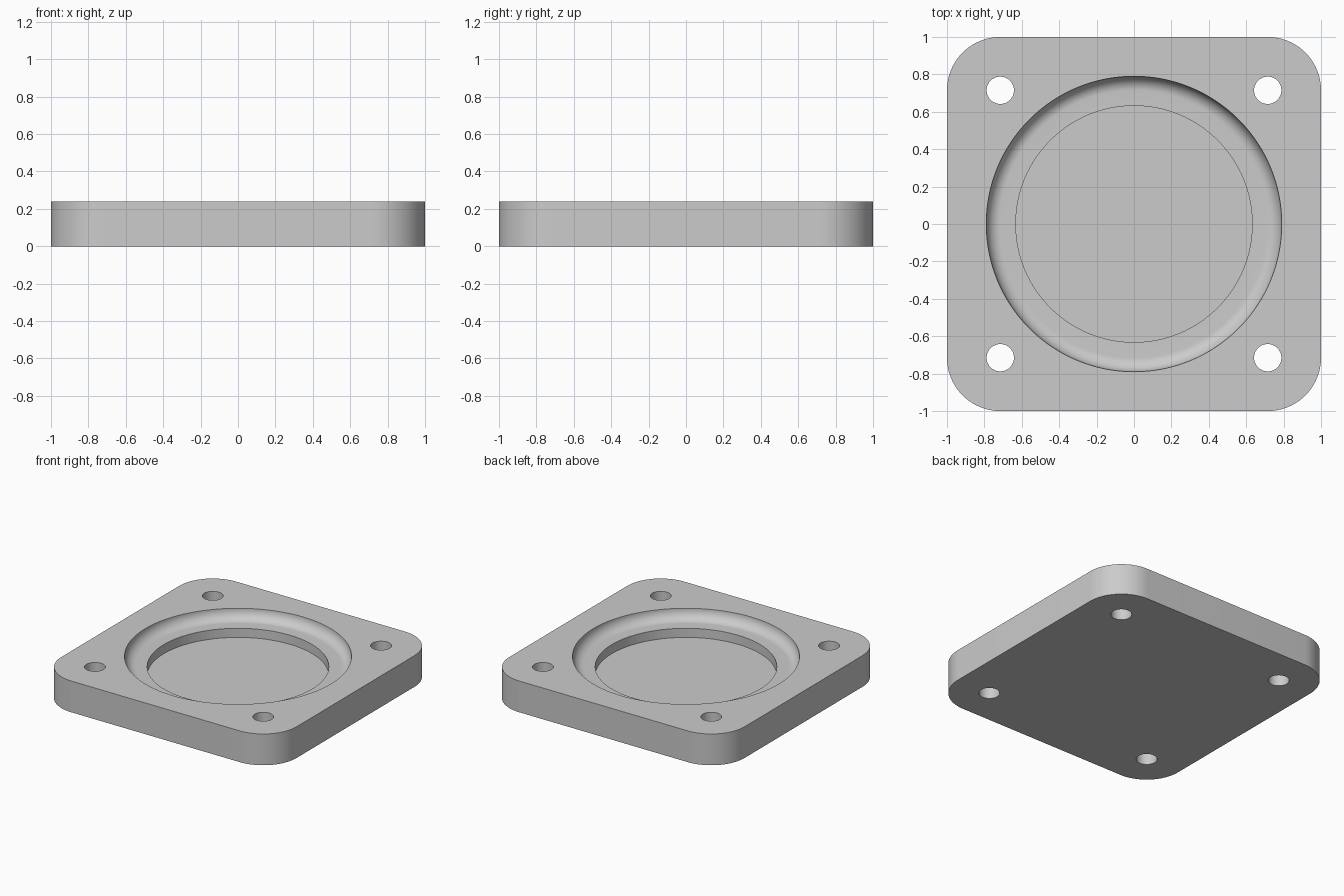
import bpy, bmesh, math

if "Cube" in bpy.data.objects:
    bpy.data.objects.remove(bpy.data.objects["Cube"])

HEIGHT, CORNER, HOLE_POS, HOLE_R = 0.24, 0.285, 0.715, 0.073
RIM_R, LEDGE_R, POCKET_R = 0.79, 0.715, 0.632
LEDGE_Z, FLOOR_Z = 0.16, 0.09

grey = bpy.data.materials.new("light grey")
grey.diffuse_color = (0.6, 0.6, 0.6, 1)
grey.use_nodes = True
grey.node_tree.nodes["Principled BSDF"].inputs["Base Color"].default_value = grey.diffuse_color


def new_object(name, bm):
    bmesh.ops.recalc_face_normals(bm, faces=bm.faces)
    mesh = bpy.data.meshes.new(name)
    bm.to_mesh(mesh)
    bm.free()
    mesh.materials.append(grey)
    obj = bpy.data.objects.new(name, mesh)
    bpy.context.collection.objects.link(obj)
    return obj


def prism(name, outline, z0, z1):
    bm = bmesh.new()
    face = bm.faces.new([bm.verts.new((x, y, z0)) for x, y in outline])
    top = bmesh.ops.extrude_face_region(bm, geom=[face])["geom"]
    verts = [v for v in top if isinstance(v, bmesh.types.BMVert)]
    bmesh.ops.translate(bm, verts=verts, vec=(0, 0, z1 - z0))
    return new_object(name, bm)


def lathe(name, profile, steps=128):
    # closed solid turned about z, capped at both ends
    bm = bmesh.new()
    rings = [[bm.verts.new((r * math.cos(2 * math.pi * i / steps),
                            r * math.sin(2 * math.pi * i / steps), z))
              for i in range(steps)] for r, z in profile]
    for a, b in zip(rings, rings[1:]):
        for i in range(steps):
            j = (i + 1) % steps
            bm.faces.new((a[i], a[j], b[j], b[i]))
    bm.faces.new(rings[0])
    bm.faces.new(rings[-1])
    return new_object(name, bm)


def arc(cx, cy, r, start, end, n):
    return [(cx + r * math.cos(math.radians(start + (end - start) * i / n)),
             cy + r * math.sin(math.radians(start + (end - start) * i / n)))
            for i in range(n + 1)]


# square plate with rounded corners
c = 1 - CORNER
outline = []
for k, (sx, sy) in enumerate([(1, 1), (-1, 1), (-1, -1), (1, -1)]):
    outline += arc(sx * c, sy * c, CORNER, 90 * k, 90 * k + 90, 20)
plate = prism("flange_plate", outline, 0, HEIGHT)

# round pocket, flat ledge and hollow fillet up to the rim
fillet = [(LEDGE_R + (RIM_R - LEDGE_R) * u, HEIGHT + (HEIGHT - LEDGE_Z) * v)
          for u, v in arc(0, 0, 1, -90, 0, 12)]
cutters = [lathe("recess_cutter", [(POCKET_R, FLOOR_Z), (POCKET_R, LEDGE_Z)]
                 + fillet + [(RIM_R, HEIGHT + 0.1)])]

# four bolt holes
for sx in (-1, 1):
    for sy in (-1, 1):
        circle = arc(sx * HOLE_POS, sy * HOLE_POS, HOLE_R, 0, 360, 48)[:-1]
        cutters.append(prism("bolt_hole_cutter", circle, -0.1, HEIGHT + 0.1))

bpy.context.view_layer.objects.active = plate
plate.select_set(True)
for cutter in cutters:
    mod = plate.modifiers.new("cut", "BOOLEAN")
    mod.operation, mod.solver, mod.object = "DIFFERENCE", "EXACT", cutter
    bpy.ops.object.modifier_apply(modifier=mod.name)
    bpy.data.objects.remove(cutter)

bpy.ops.object.shade_smooth_by_angle(angle=math.radians(30))
